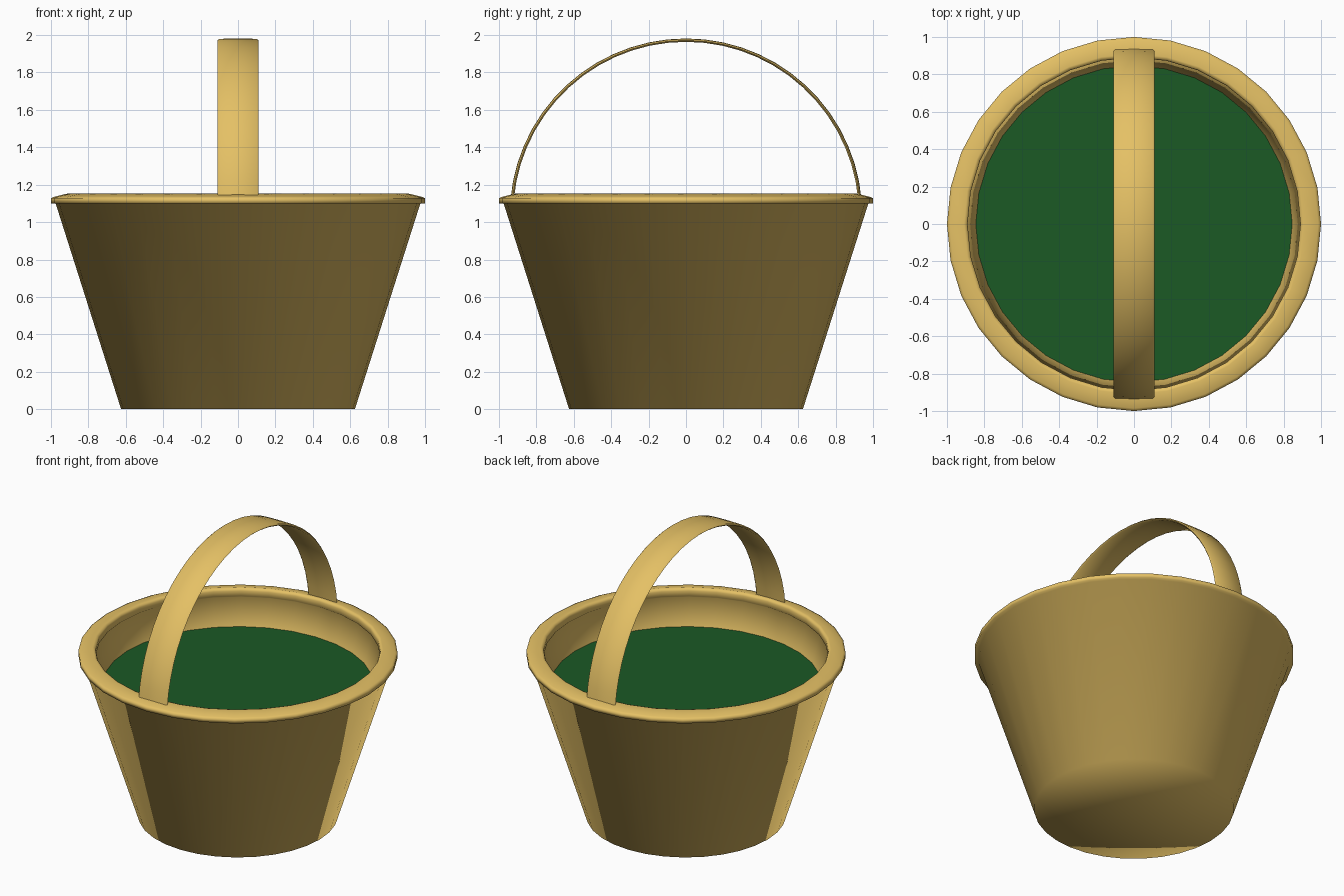
import bpy, bmesh
from math import cos, sin, pi, radians, asin

if "Cube" in bpy.data.objects:
    bpy.data.objects.remove(bpy.data.objects["Cube"])

SIDES = 32


def material(name, color):
    m = bpy.data.materials.new(name)
    m.diffuse_color = color
    m.use_nodes = True
    m.node_tree.nodes["Principled BSDF"].inputs["Base Color"].default_value = m.diffuse_color
    return m


def finish(bm, name, mat, angle):
    bmesh.ops.recalc_face_normals(bm, faces=bm.faces)
    me = bpy.data.meshes.new(name)
    bm.to_mesh(me)
    bm.free()
    ob = bpy.data.objects.new(name, me)
    bpy.context.collection.objects.link(ob)
    me.materials.append(mat)
    bpy.ops.object.select_all(action='DESELECT')
    ob.select_set(True)
    bpy.context.view_layer.objects.active = ob
    bpy.ops.object.shade_smooth_by_angle(angle=radians(angle))
    return ob


def lathe(name, profile, mat, angle=180):
    """Revolve (radius, z) points about the z axis; radius 0 makes a pole."""
    bm = bmesh.new()
    rings = [[bm.verts.new((r * cos(2 * pi * i / SIDES), r * sin(2 * pi * i / SIDES), z))
              for i in range(SIDES if r else 1)] for r, z in profile]
    for a, b in zip(rings, rings[1:]):
        for i in range(SIDES):
            j = (i + 1) % SIDES
            quad = [a[i % len(a)], a[j % len(a)], b[j % len(b)], b[i % len(b)]]
            bm.faces.new(list(dict.fromkeys(quad)))
    return finish(bm, name, mat, angle)


tan = material("tan_wood", (0.78, 0.53, 0.13, 1))
green = material("green_filling", (0.011, 0.10, 0.018, 1))

# Basket: base, tapered wall, rim with sloping top, inner wall and inner floor
lathe("basket", [(0, 0), (0.625, 0), (0.975, 1.10), (1.0, 1.10), (1.0, 1.128),
                 (0.985, 1.135), (0.91, 1.153), (0.895, 1.148), (0.89, 1.135),
                 (0.89, 1.10), (0.90, 1.09), (0.846, 0.91), (0.575, 0.06), (0, 0.06)], tan)

# Filling surface
lathe("filling", [(0, 0.91), (0.846, 0.91)], green)

# Arched handle band with a slightly domed outside, its ends sunk into the rim
CENTRE_Z, RADIUS, STEPS = 1.04, 0.942, 28
SECTION = [(-0.10, -0.018), (0.10, -0.018), (0.11, -0.010),
           (0.10, -0.002), (0, 0), (-0.10, -0.002), (-0.11, -0.010)]
start = asin((1.12 - CENTRE_Z) / RADIUS)
bm = bmesh.new()
sections = []
for k in range(STEPS + 1):
    a = start + (pi - 2 * start) * k / STEPS
    sections.append([bm.verts.new((x, (RADIUS + d) * cos(a), CENTRE_Z + (RADIUS + d) * sin(a)))
                     for x, d in SECTION])
for s, t in zip(sections, sections[1:]):
    for i in range(len(SECTION)):
        j = (i + 1) % len(SECTION)
        bm.faces.new((s[i], s[j], t[j], t[i]))
bm.faces.new(sections[0])
bm.faces.new(sections[-1])
finish(bm, "handle", tan, 60)
